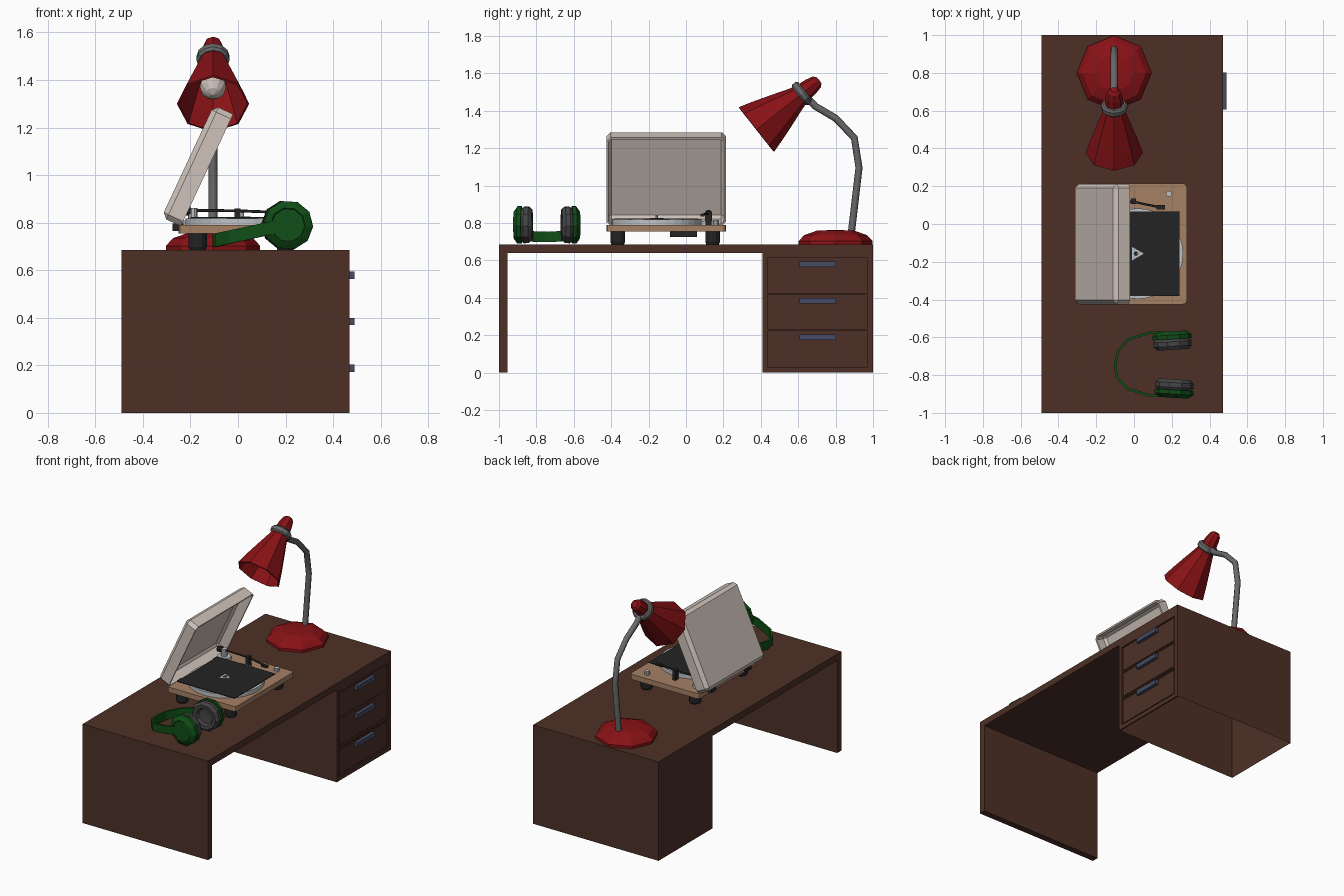
import bpy, bmesh, math
from mathutils import Vector, Matrix

if "Cube" in bpy.data.objects:
    bpy.data.objects.remove(bpy.data.objects["Cube"])


def material(name, r, g, b):
    m = bpy.data.materials.new(name)
    m.diffuse_color = (r, g, b, 1)
    m.use_nodes = True
    m.node_tree.nodes["Principled BSDF"].inputs["Base Color"].default_value = m.diffuse_color
    return m


WOOD = material("dark_wood", .075, .03, .02)
TAN = material("tan_wood", .38, .22, .13)
CREAM = material("cream_plastic", .62, .54, .49)
SILVER = material("silver", .52, .54, .56)
STEEL = material("steel_grey", .14, .14, .145)
BLACK = material("black", .017, .017, .018)
CUSHION = material("charcoal_pad", .06, .06, .063)
RED = material("red_paint", .25, .006, .008)
GREEN = material("green_plastic", .005, .075, .008)
BLUE = material("blue_grey_metal", .06, .07, .13)


def finish(name, bm, mat, normals=True):
    if normals:
        bmesh.ops.recalc_face_normals(bm, faces=bm.faces)
    me = bpy.data.meshes.new(name)
    bm.to_mesh(me)
    bm.free()
    me.materials.append(mat)
    ob = bpy.data.objects.new(name, me)
    bpy.context.collection.objects.link(ob)
    return ob


def solidify(ob, t, offset=-1):
    m = ob.modifiers.new("thickness", 'SOLIDIFY')
    m.thickness, m.offset = t, offset


def box(name, lo, hi, mat, round_corners=0, open_bottom=False, bevel=0):
    bm = bmesh.new()
    lo, hi = Vector(lo), Vector(hi)
    bmesh.ops.create_cube(bm, size=1, matrix=Matrix.Translation((lo + hi) / 2)
                          @ Matrix.Diagonal((*(hi - lo), 1)))
    if open_bottom:
        bmesh.ops.delete(bm, geom=[f for f in bm.faces if f.normal.z < -.5], context='FACES_ONLY')
    if round_corners:
        es = [e for e in bm.edges if abs(e.verts[0].co.z - e.verts[1].co.z) > 1e-4]
        bmesh.ops.bevel(bm, geom=es, offset=round_corners, segments=2, profile=.5, affect='EDGES')
    if bevel:
        es = [e for e in bm.edges if not e.is_boundary]
        bmesh.ops.bevel(bm, geom=es, offset=bevel, segments=1, affect='EDGES')
    return finish(name, bm, mat, not open_bottom)


def lathe(name, profile, seg, mat, origin=(0, 0, 0), axis=(0, 0, 1)):
    """Revolve (radius, distance) points around an axis through origin."""
    bm = bmesh.new()
    rot = Vector((0, 0, 1)).rotation_difference(Vector(axis).normalized())
    rings = []
    for r, t in profile:
        n = seg if r else 1
        rings.append([bm.verts.new(Vector(origin) + rot @ Vector((
            r * math.cos(2 * math.pi * i / seg), r * math.sin(2 * math.pi * i / seg), t)))
            for i in range(n)])
    for a, b in zip(rings, rings[1:]):
        for i in range(seg):
            j = (i + 1) % seg
            if len(a) == 1:
                bm.faces.new((a[0], b[j], b[i]))
            elif len(b) == 1:
                bm.faces.new((a[i], a[j], b[0]))
            else:
                bm.faces.new((a[i], a[j], b[j], b[i]))
    return finish(name, bm, mat)


def cyl(name, x, y, z0, z1, r, seg, mat):
    return lathe(name, [(0, z0), (r, z0), (r, z1), (0, z1)], seg, mat, (x, y, 0))


def tube(name, pts, r, mat):
    cu = bpy.data.curves.new(name, 'CURVE')
    cu.dimensions, cu.bevel_depth, cu.bevel_resolution = '3D', r, 2
    cu.use_fill_caps = True
    sp = cu.splines.new('POLY')
    sp.points.add(len(pts) - 1)
    for p, co in zip(sp.points, pts):
        p.co = (*co, 1)
    cu.materials.append(mat)
    ob = bpy.data.objects.new(name, cu)
    bpy.context.collection.objects.link(ob)
    bpy.ops.object.select_all(action='DESELECT')
    ob.select_set(True)
    bpy.context.view_layer.objects.active = ob
    bpy.ops.object.convert(target='MESH')


# Desk: top, side panel, cabinet open underneath
box("desk_top", (-.49, -1, .64), (.47, 1, .685), WOOD)
box("desk_side_panel", (-.49, -1, 0), (.47, -.955, .64), WOOD)
box("drawer_cabinet", (-.49, .41, 0), (.46, 1, .64), WOOD, open_bottom=True)
for y0, y1 in ((.41, .435), (.97, 1)):
    box("cabinet_stile", (.46, y0, 0), (.47, y1, .64), WOOD)
for z0, z1 in ((0, .03), (.222, .232), (.415, .425), (.612, .64)):
    box("cabinet_rail", (.46, .435, z0), (.47, .97, z1), WOOD)
for z in (.032, .234, .427):
    box("drawer_front", (.458, .443, z + .006), (.467, .962, z + .178), WOOD)
for z in (.188, .385, .579):
    box("drawer_handle", (.465, .607, z - .015), (.49, .803, z + .015), BLUE)

# Turntable plinth, feet and underside box
box("turntable_plinth", (-.25, -.425, .754), (.28, .215, .79), TAN, round_corners=.02)
for x in (-.17, .2):
    for y in (-.365, .142):
        lathe("turntable_foot", [(0, 0), (.034, 0), (.039, .012), (.039, .07), (0, .07)],
              12, BLACK, (x, y, .686))
box("turntable_underside_box", (-.1, -.085, .725), (.05, .06, .755), BLACK)

# Platter, square record sleeve, spindle and adapter
cyl("platter", .02, -.157, .79, .818, .24, 32, SILVER)
box("record_sleeve", (-.2, -.38, .818), (.24, .065, .823), BLACK)
cyl("record_adapter", .01, -.157, .823, .826, .042, 3, SILVER)
cyl("adapter_hole", .01, -.157, .826, .827, .012, 8, BLACK)
cyl("spindle", .02, -.157, .82, .842, .006, 8, SILVER)

# Tonearm assembly and speed knob
cyl("tonearm_base", -.19, .12, .79, .81, .045, 12, SILVER)
cyl("tonearm_pivot", -.19, .12, .81, .862, .02, 10, SILVER)
lathe("tonearm_counterweight", [(0, 0), (.02, 0), (.02, .035), (0, .035)], 10, BLACK,
      (-.235, .12, .85), (1, 0, 0))
tube("tonearm", [(-.22, .12, .852), (0, .117, .85), (.13, .09, .845)], .006, BLACK)
box("tonearm_headshell", (.12, .078, .834), (.165, .1, .848), BLACK)
box("tonearm_rest", (-.015, .105, .79), (.01, .135, .86), BLACK)
cyl("speed_knob", .185, .16, .79, .815, .016, 10, SILVER)

# Open lid: hollow shell tilted around the rear edge
lid = box("turntable_lid", (0, -.425, 0), (.52, .213, .09), CREAM, open_bottom=True, bevel=.022)
solidify(lid, .012)
lid.matrix_world = Matrix.Translation((-.24, 0, .785)) @ Matrix.Rotation(math.radians(-65), 4, 'Y')
for y in (-.3, .09):
    box("lid_hinge", (-.275, y - .025, .765), (-.23, y + .025, .797), BLACK)

# Lamp: octagonal foot, bent stem, shade, collar, cap, bulb
LX = -.105
lathe("lamp_base", [(0, 0), (.198, 0), (.198, .018), (.168, .05), (.10, .074), (0, .078)],
      8, RED, (LX, .8, .685))
tube("lamp_stem", [(LX, .885, .755), (LX, .925, 1.095), (LX, .9, 1.255), (LX, .8, 1.36),
                   (LX, .69, 1.425), (LX, .63, 1.49)], .019, STEEL)
mouth, axis = (LX, .377, 1.30), (0, .785, .62)
shade = lathe("lamp_shade", [(.152, 0), (.128, .08), (.098, .17), (.07, .25), (.054, .3)],
              8, RED, mouth, axis)
solidify(shade, .008)
lathe("lamp_collar", [(0, .288), (.06, .288), (.07, .298), (.07, .322), (.06, .332), (0, .332)],
      12, STEEL, mouth, axis)
lathe("lamp_cap", [(0, .33), (.05, .33), (.046, .37), (.036, .41), (.022, .425), (0, .427)],
      8, RED, mouth, axis)
lathe("bulb", [(0, .06), (.03, .07), (.052, .095), (.056, .12), (.045, .155), (.025, .2),
               (.025, .29), (0, .29)], 12, CREAM, mouth, axis)

# Headphones: curved band strip
path = [(.2, -.578), (.085, -.575), (-.03, -.61), (-.083, -.672), (-.1, -.742),
        (-.09, -.812), (-.035, -.872), (.085, -.91), (.2, -.908)]
bm = bmesh.new()
rows = []
for x, y in path:
    z = .725 + (x + .1) * .22
    rows.append([bm.verts.new((x, y, z + s)) for s in (-.028, .028)])
for a, b in zip(rows, rows[1:]):
    bm.faces.new((a[0], b[0], b[1], a[1]))
solidify(finish("headphone_band", bm, GREEN), .014, 0)

# Headphone cups with padded rings, facing each other
for x, y, d in ((.2, -.568, -1), (.21, -.92, 1)):
    direction = (.06, d, 0)
    lathe("headphone_cup", [(0, .004), (.07, .004), (.074, 0), (.08, .003), (.104, .02),
                            (.104, .042), (0, .042)], 10, GREEN, (x, y, .79), direction)
    lathe("headphone_pad", [(0, .04), (.09, .04), (.102, .055), (.101, .08), (.085, .098),
                            (.062, .095), (.052, .075), (0, .07)], 10, CUSHION, (x, y, .79), direction)
